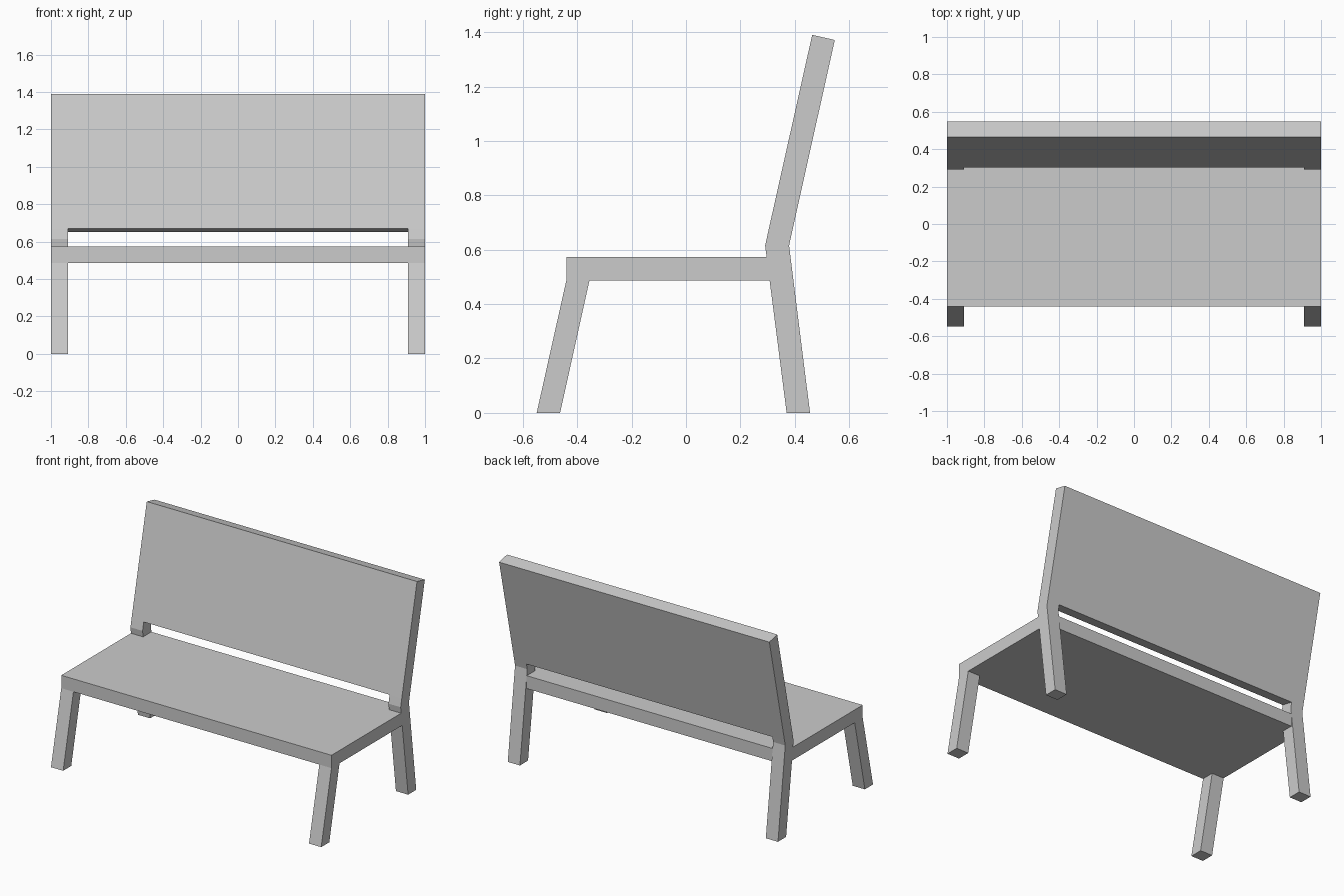
import bpy
import bmesh

cube = bpy.data.objects.get("Cube")
if cube:
    bpy.data.objects.remove(cube, do_unlink=True)

# Single flat grey
GREY = (0.6, 0.6, 0.6, 1.0)
grey = bpy.data.materials.new("light_grey")
grey.use_nodes = True
grey.diffuse_color = GREY
grey.node_tree.nodes["Principled BSDF"].inputs["Base Color"].default_value = GREY


def extrude_profile(name, profile, x0, x1):
    """Extrude a closed (y, z) side profile from x0 to x1."""
    bm = bmesh.new()
    face = bm.faces.new([bm.verts.new((x0, y, z)) for y, z in profile])
    new = bmesh.ops.extrude_face_region(bm, geom=[face])["geom"]
    moved = [v for v in new if isinstance(v, bmesh.types.BMVert)]
    bmesh.ops.translate(bm, verts=moved, vec=(x1 - x0, 0, 0))
    bmesh.ops.recalc_face_normals(bm, faces=bm.faces)
    mesh = bpy.data.meshes.new(name)
    bm.to_mesh(mesh)
    bm.free()
    mesh.materials.append(grey)
    obj = bpy.data.objects.new(name, mesh)
    bpy.context.collection.objects.link(obj)
    return obj


HALF = 1.0      # half width of the bench
INNER = 0.91    # inner face of the legs

# Side profiles
seat = [(-0.44, 0.487), (-0.44, 0.573), (0.384, 0.573), (0.384, 0.487)]
front_leg = [(-0.549, 0), (-0.463, 0), (-0.355, 0.487), (-0.44, 0.487)]
rear_leg = [(0.37, 0), (0.456, 0), (0.379, 0.615), (0.387, 0.652),
            (0.303, 0.67), (0.291, 0.615)]
backrest = [(0.303, 0.67), (0.387, 0.652), (0.547, 1.371), (0.464, 1.39)]

# Full-width boards
extrude_profile("seat", seat, -HALF, HALF)
extrude_profile("backrest", backrest, -HALF, HALF)

# Legs on both sides
for side, sign in (("left", 1), ("right", -1)):
    extrude_profile("front_leg_" + side, front_leg, sign * INNER, sign * HALF)
    extrude_profile("rear_leg_" + side, rear_leg, sign * INNER, sign * HALF)
